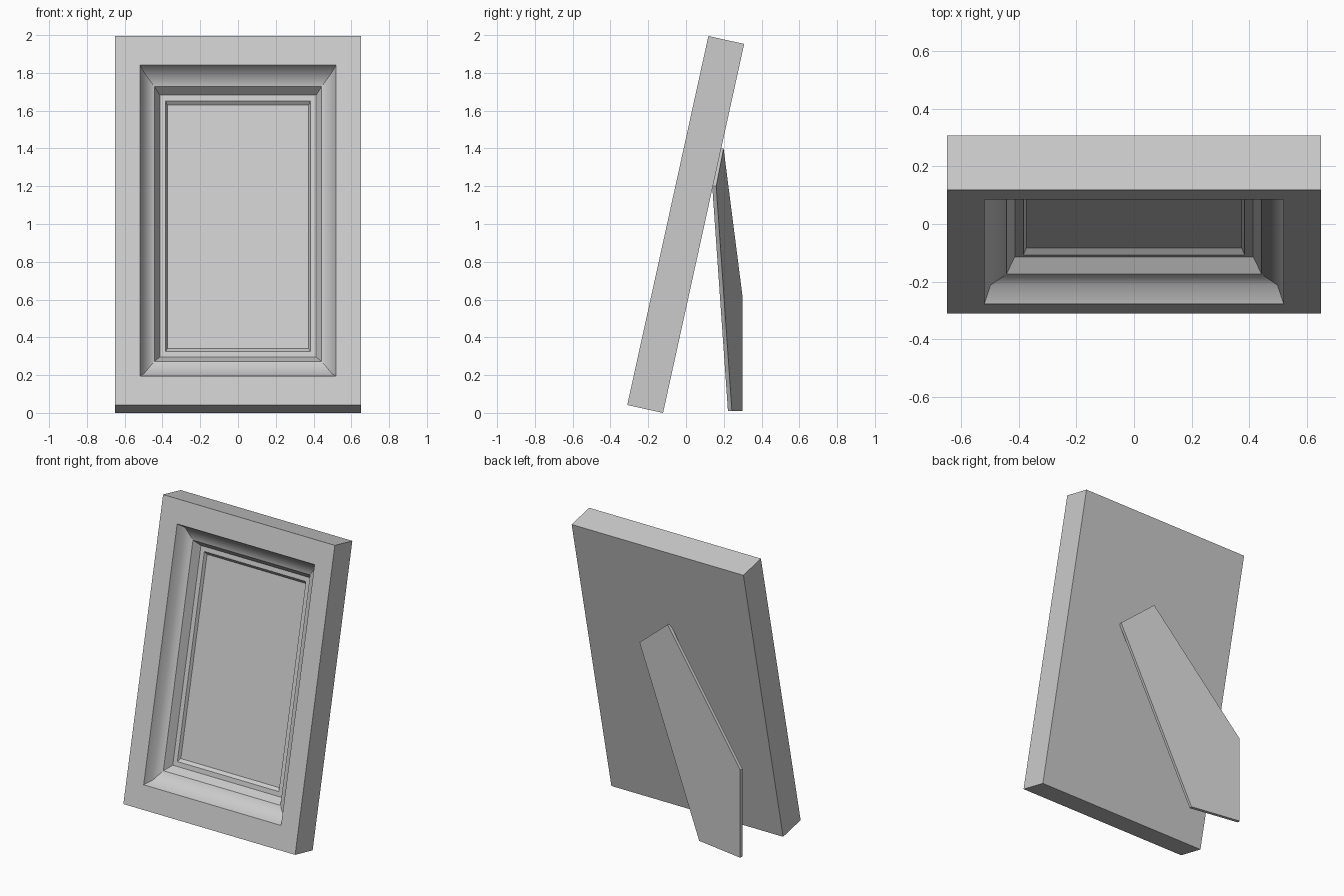
import bpy, bmesh, math
from mathutils import Matrix

if "Cube" in bpy.data.objects:
    bpy.data.objects.remove(bpy.data.objects["Cube"])


def make_object(name, bm):
    bmesh.ops.recalc_face_normals(bm, faces=bm.faces)
    mesh = bpy.data.meshes.new(name)
    bm.to_mesh(mesh)
    bm.free()
    obj = bpy.data.objects.new(name, mesh)
    bpy.context.collection.objects.link(obj)
    return obj


# Leaning frame: nested rectangular rings (x inset, height inset, depth)
WIDTH, HEIGHT, THICK = 1.30, 2.00, 0.194
TILT = math.radians(12.4)
profile = [
    (0, 0, THICK),            # back edge
    (0, 0, 0),                # front edge
    (0.130, 0.157, 0),        # opening
    (0.152, 0.183, 0.061),    # middle of the cove
    (0.207, 0.255, 0.084),    # end of the cove
    (0.236, 0.290, 0.138),    # inner slope
    (0.266, 0.321, 0.138),    # flat band
    (0.276, 0.340, 0.158),    # recessed panel edge
]
bm = bmesh.new()
rings = []
for ix, iz, d in profile:
    x, z0, z1 = WIDTH / 2 - ix, iz, HEIGHT - iz
    rings.append([bm.verts.new(p) for p in
                  ((-x, d, z0), (x, d, z0), (x, d, z1), (-x, d, z1))])
for k, (a, b) in enumerate(zip(rings, rings[1:])):
    for i in range(4):
        j = (i + 1) % 4
        f = bm.faces.new((a[i], a[j], b[j], b[i]))
        f.smooth = k in (2, 3)
bm.faces.new(rings[0])
bm.faces.new(rings[-1])
# Only the middle of the cove is shaded smooth
cove = set(rings[3])
for e in bm.edges:
    e.smooth = all(v in cove for v in e.verts)
bm.transform(Matrix.Translation((0, -0.311, THICK * math.sin(TILT)))
             @ Matrix.Rotation(-TILT, 4, 'X'))
make_object("picture_frame", bm)

# Upright stand board, turned slightly behind the frame
outline = [(0.0, 1.40), (-0.62, 0.61), (-0.62, 0.01), (-0.27, 0.01), (0.24, 1.20)]
bm = bmesh.new()
face = bm.faces.new([bm.verts.new((x, 0.199 - 0.163 * x, z)) for x, z in outline])
ext = bmesh.ops.extrude_face_region(bm, geom=[face], use_keep_orig=True)
moved = [g for g in ext["geom"] if isinstance(g, bmesh.types.BMVert)]
bmesh.ops.translate(bm, verts=moved, vec=(-0.003, -0.021, 0))
make_object("back_stand", bm)
